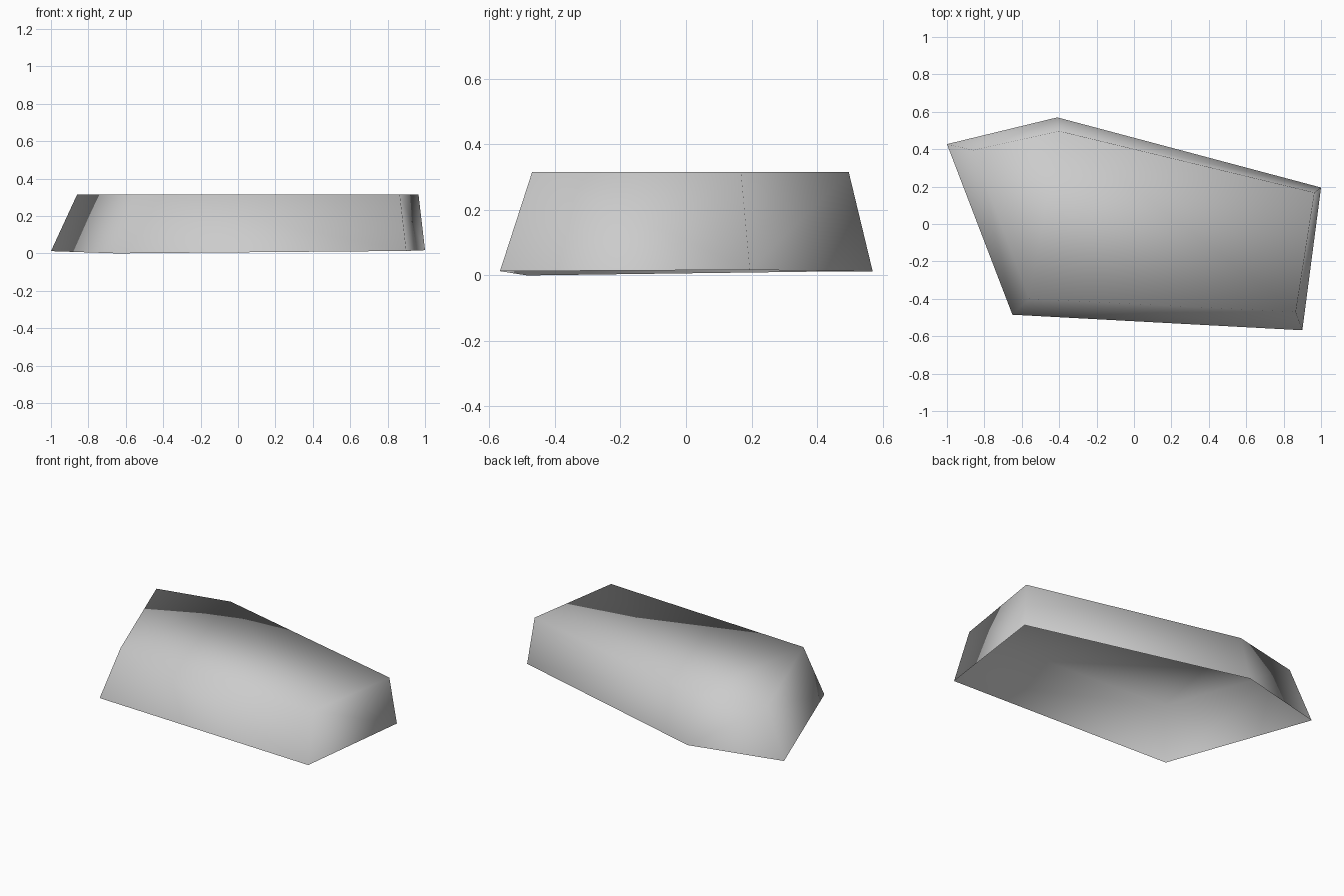
import bpy
import bmesh

cube = bpy.data.objects.get("Cube")
if cube:
    bpy.data.objects.remove(cube, do_unlink=True)

# Stone colour
stone = bpy.data.materials.new("stone_grey")
stone.use_nodes = True
grey = (0.6, 0.6, 0.6, 1.0)
stone.diffuse_color = grey
stone.node_tree.nodes["Principled BSDF"].inputs["Base Color"].default_value = grey

# Outlines, counter-clockwise from above: uneven open rim and smaller level top
rim = [(-0.65, -0.485, 0.0), (0.90, -0.568, 0.013), (1.0, 0.195, 0.017),
       (-0.41, 0.57, 0.012), (-1.0, 0.427, 0.012)]
top = [(-0.56, -0.40), (0.865, -0.47), (0.965, 0.168),
       (-0.40, 0.497), (-0.86, 0.395)]
TOP_Z = 0.315

# Tapered five-sided shell, open underneath
bm = bmesh.new()
low = [bm.verts.new(p) for p in rim]
high = [bm.verts.new((x, y, TOP_Z)) for x, y in top]
bm.faces.new(high)
for i in range(len(low)):
    j = (i + 1) % len(low)
    bm.faces.new((low[i], low[j], high[j], high[i]))
bmesh.ops.triangulate(bm, faces=bm.faces[:])

# Soft shading across every edge
for face in bm.faces:
    face.smooth = True

mesh = bpy.data.meshes.new("stone_slab")
bm.to_mesh(mesh)
bm.free()
mesh.materials.append(stone)
slab = bpy.data.objects.new("stone_slab", mesh)
bpy.context.collection.objects.link(slab)
